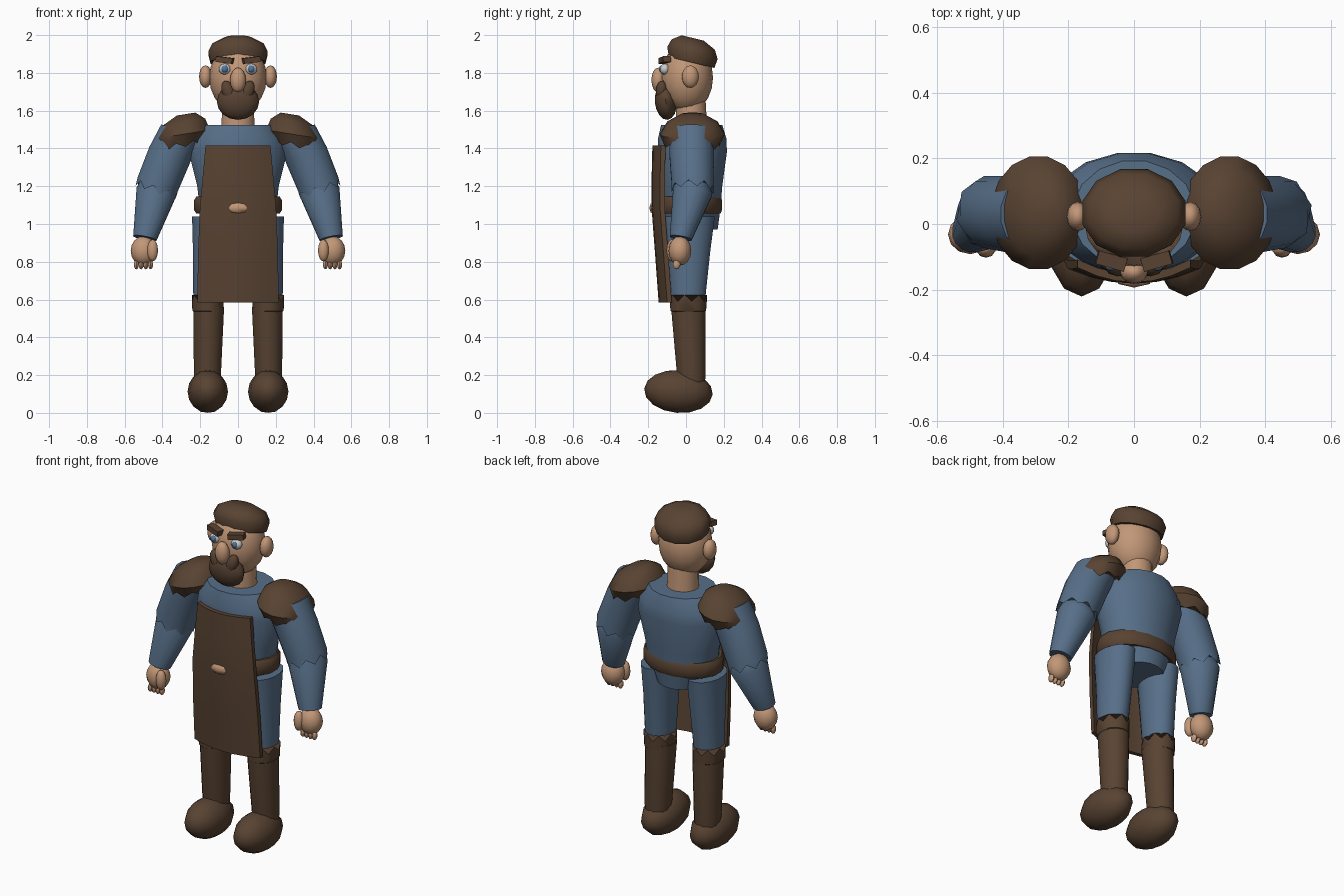
import bpy, bmesh, math
from mathutils import Vector, Euler

cube = bpy.data.objects.get("Cube")
if cube:
    bpy.data.objects.remove(cube, do_unlink=True)


def material(name, rgb):
    m = bpy.data.materials.new(name)
    m.use_nodes = True
    m.diffuse_color = (*rgb, 1)
    m.node_tree.nodes["Principled BSDF"].inputs["Base Color"].default_value = (*rgb, 1)
    return m


BROWN = material("brown leather", (0.098, 0.056, 0.032))
BLUE = material("blue cloth", (0.096, 0.16, 0.25))
SKIN = material("skin", (0.54, 0.31, 0.185))
WHITE = material("eye white", (0.6, 0.6, 0.6))
IRIS = material("iris blue", (0.08, 0.18, 0.33))


def finish(name, bm, mat):
    bmesh.ops.recalc_face_normals(bm, faces=bm.faces)
    mesh = bpy.data.meshes.new(name)
    bm.to_mesh(mesh)
    bm.free()
    mesh.materials.append(mat)
    ob = bpy.data.objects.new(name, mesh)
    bpy.context.collection.objects.link(ob)
    bpy.ops.object.select_all(action="DESELECT")
    ob.select_set(True)
    bpy.context.view_layer.objects.active = ob
    bpy.ops.object.shade_smooth_by_angle(angle=math.radians(50))
    return ob


def ball(name, centre, radii, mat, rot=(0, 0, 0), n=12, rings=8):
    """Low-poly ellipsoid."""
    bm = bmesh.new()
    bmesh.ops.create_uvsphere(bm, u_segments=n, v_segments=rings, radius=1)
    turn = Euler(rot).to_matrix()
    for v in bm.verts:
        v.co = turn @ (v.co * Vector(radii)) + Vector(centre)
    return finish(name, bm, mat)


def loft(name, rings, mat, axis=(0, 0, 1), n=16, jag=0):
    """Skin of elliptical rings (x, y, z, rx, ry); jag makes the first edge zigzag."""
    bm = bmesh.new()
    turn = Vector((0, 0, 1)).rotation_difference(Vector(axis))
    loops = []
    for k, (x, y, z, rx, ry) in enumerate(rings):
        loop = []
        for i in range(n):
            a = math.tau * (i + 0.5) / n
            lift = jag * (i % 2) if k == 0 else 0
            offset = turn @ Vector((rx * math.cos(a), ry * math.sin(a), lift))
            loop.append(bm.verts.new(Vector((x, y, z)) + offset))
        loops.append(loop)
    for a, b in zip(loops, loops[1:]):
        for i in range(n):
            j = (i + 1) % n
            bm.faces.new((a[i], a[j], b[j], b[i]))
    bm.faces.new(loops[0])
    bm.faces.new(loops[-1])
    return finish(name, bm, mat)


# Torso, pelvis, belt and neck
loft("torso", [(0, .03, 1.07, .205, .155), (0, .03, 1.2, .22, .165),
               (0, .033, 1.38, .265, .187), (0, .033, 1.45, .25, .185),
               (0, .03, 1.525, .19, .165)], BLUE)
loft("pelvis", [(0, .03, .97, .14, .14), (0, .03, 1.08, .2, .155)], BLUE)
loft("belt", [(0, .02, 1.055, .225, .165), (0, .02, 1.075, .238, .175),
              (0, .02, 1.125, .238, .175), (0, .02, 1.145, .225, .165)], BROWN)
loft("neck", [(0, .03, 1.48, .09, .085), (0, .025, 1.66, .085, .08)], SKIN)

# Apron: bowed plate hanging from chest to knees
bm = bmesh.new()
rows = []
for z, half, y in ((1.415, .172, -.178), (1.25, .187, -.182),
                   (1.08, .202, -.182), (.83, .212, -.163), (.585, .215, -.145)):
    rows.append([bm.verts.new((half * u / 3, y + .045 * (u / 3) ** 2, z))
                 for u in range(-3, 4)])
for a, b in zip(rows, rows[1:]):
    for i in range(6):
        bm.faces.new((a[i], a[i + 1], b[i + 1], b[i]))
bmesh.ops.recalc_face_normals(bm, faces=bm.faces)
if sum(f.normal.y for f in bm.faces) > 0:
    bmesh.ops.reverse_faces(bm, faces=bm.faces)
# Back layer sits behind the front one and is joined along the rim
rim = [e for e in bm.edges if e.is_boundary]
copy = bmesh.ops.duplicate(bm, geom=bm.verts[:] + bm.edges[:] + bm.faces[:])
twin = copy["vert_map"]
for row in rows:
    for v in row:
        twin[v].co.y += .025
for e in rim:
    p, q = e.verts
    bm.faces.new((p, q, twin[q], twin[p]))
finish("apron", bm, BROWN)
ball("apron_buckle", (0, -.172, 1.085), (.056, .022, .032), SKIN, n=6, rings=4)

# Head, hair and central face parts
ball("head", (0, .005, 1.775), (.152, .138, .185), SKIN, n=16, rings=10)
loft("hair", [(0, .03, 1.855, .15, .128), (0, .034, 1.905, .163, .142),
              (0, .038, 1.95, .14, .122), (0, .035, 1.985, .075, .062)],
     BROWN, axis=(0, .24, 1), n=12)
ball("nose", (0, -.147, 1.762), (.042, .036, .066), SKIN)
ball("beard", (0, -.107, 1.648), (.112, .058, .097), BROWN, rot=(.1, 0, 0))

for s, side in ((1, "left"), (-1, "right")):
    # Face
    ball(side + "_moustache", (s * .05, -.128, 1.7), (.036, .032, .062), BROWN,
         rot=(0, s * .35, 0), n=10)
    ball(side + "_ear", (s * .172, .023, 1.78), (.034, .045, .06), SKIN)
    ball(side + "_eye", (s * .07, -.112, 1.82), (.032, .026, .029), WHITE)
    ball(side + "_iris", (s * .07, -.13, 1.821), (.019, .013, .019), IRIS, n=10)
    bm = bmesh.new()
    bmesh.ops.create_cube(bm, size=1)
    turn = Euler((0, -s * .12, s * .28)).to_matrix()
    for v in bm.verts:
        v.co = turn @ (v.co * Vector((.09, .042, .03))) + Vector((s * .07, -.113, 1.868))
    finish(side + "_eyebrow", bm, BROWN)

    # Shoulder pad with zigzag hem
    loft(side + "_shoulder_pad",
         [(s * .3, .034, 1.405, .122, .145), (s * .292, .034, 1.475, .148, .175),
          (s * .285, .034, 1.54, .115, .135), (s * .275, .034, 1.582, .05, .06)],
         BROWN, axis=(s * .16, 0, 1), jag=.025)

    # Sleeve in two lengths, meeting at a zigzag elbow hem
    loft(side + "_upper_sleeve",
         [(s * .438, .035, 1.165, .113, .113), (s * .425, .035, 1.21, .115, .113),
          (s * .36, .03, 1.37, .118, .12), (s * .3, .03, 1.49, .115, .12)],
         BLUE, axis=(s * -.35, 0, 1), jag=.035)
    loft(side + "_forearm_sleeve",
         [(s * .493, -.028, .925, .064, .06), (s * .432, .035, 1.17, .109, .107),
          (s * .425, .035, 1.22, .09, .09)],
         BLUE, axis=(s * -.2, .18, 1))

    # Hand with thumb and fingertips
    ball(side + "_hand", (s * .5, -.032, .858), (.068, .06, .078), SKIN)
    ball(side + "_thumb", (s * .452, -.075, .86), (.03, .028, .058), SKIN, n=10)
    for i in range(4):
        ball(f"{side}_finger_{i + 1}", (s * (.463 + .025 * i), -.05, .785),
             (.013, .02, .025), SKIN, n=8, rings=6)

    # Trouser leg, boot cuff with zigzag rim, boot shaft and foot
    loft(side + "_trouser_leg",
         [(s * .16, .01, .57, .078, .09), (s * .152, .015, .85, .088, .115),
          (s * .15, .018, 1.04, .095, .137)], BLUE)
    loft(side + "_boot_cuff",
         [(s * .16, .012, .59, .086, .1), (s * .16, .012, .54, .083, .096),
          (s * .16, .012, .53, .07, .08)], BROWN, jag=.035)
    loft(side + "_boot_shaft",
         [(s * .162, .03, .14, .068, .07), (s * .162, .028, .2, .073, .077),
          (s * .155, .012, .56, .083, .093)], BROWN)
    ball(side + "_boot_foot", (s * .16, -.04, .113), (.107, .182, .113), BROWN,
         rot=(-.08, 0, 0))
